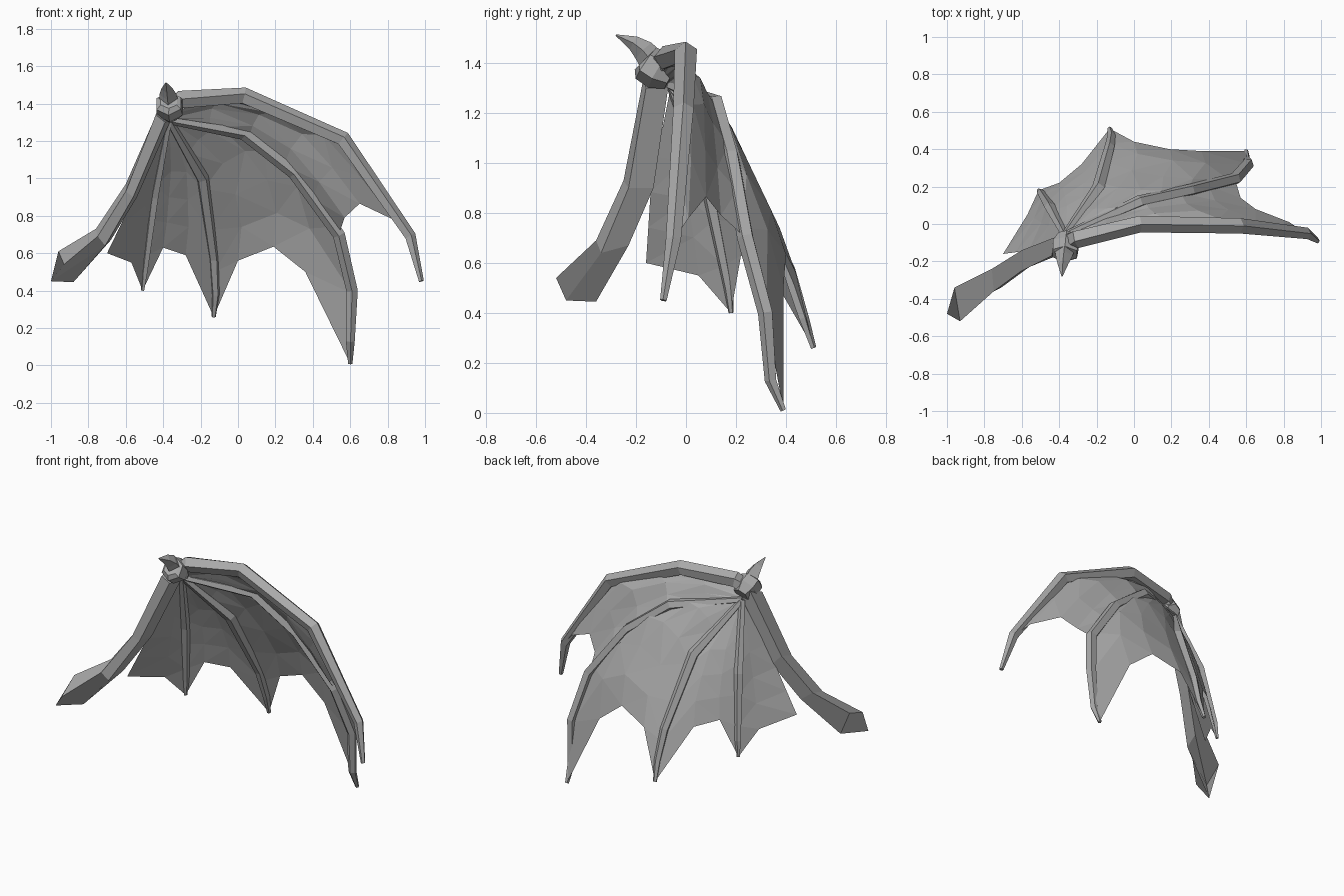
import bpy
import bmesh
from mathutils import Vector
from math import cos, sin, tau

default_cube = bpy.data.objects.get("Cube")
if default_cube:
    bpy.data.objects.remove(default_cube, do_unlink=True)

grey = bpy.data.materials.new("wing grey")
grey.use_nodes = True
colour = (0.4, 0.4, 0.4, 1)
grey.diffuse_color = colour
grey.node_tree.nodes["Principled BSDF"].inputs["Base Color"].default_value = colour


def finish(name, bm):
    """Turn a bmesh into a flat shaded object."""
    bmesh.ops.recalc_face_normals(bm, faces=bm.faces)
    mesh = bpy.data.meshes.new(name)
    bm.to_mesh(mesh)
    bm.free()
    mesh.materials.append(grey)
    obj = bpy.data.objects.new(name, mesh)
    bpy.context.collection.objects.link(obj)
    return obj


def loft(name, rings):
    """Skin a list of rings and cap both ends."""
    bm = bmesh.new()
    loops = [[bm.verts.new(p) for p in ring] for ring in rings]
    count = len(loops[0])
    for low, high in zip(loops, loops[1:]):
        for i in range(count):
            j = (i + 1) % count
            bm.faces.new((low[i], low[j], high[j], high[i]))
    bm.faces.new(loops[0][::-1])
    bm.faces.new(loops[-1])
    return finish(name, bm)


def bone(name, path, radii, hint, sides=5):
    """Tapered bone whose ridge points along the hint direction."""
    points = [Vector(p) for p in path]
    hint = Vector(hint)
    rings = []
    for i, (p, r) in enumerate(zip(points, radii)):
        before = points[max(i - 1, 0)]
        after = points[min(i + 1, len(points) - 1)]
        along = (after - before).normalized()
        ridge = (hint - along * hint.dot(along)).normalized()
        side = along.cross(ridge)
        rings.append([p + r * (ridge * cos(tau * k / sides) + side * sin(tau * k / sides))
                      for k in range(sides)])
    return loft(name, rings)


def along_path(path, t):
    """Point at a fraction of the length of a path."""
    points = [Vector(p) for p in path]
    lengths = [(b - a).length for a, b in zip(points, points[1:])]
    target = t * sum(lengths)
    for a, b, length in zip(points, points[1:], lengths):
        if target <= length:
            return a.lerp(b, target / length)
        target -= length
    return points[-1]


def membrane(name, left, right, edge, rows=5):
    """Sheet between two bones that follows a scalloped trailing edge."""
    bm = bmesh.new()
    columns = len(edge) + 1
    end_left, end_right = Vector(left[-1]), Vector(right[-1])
    grid = []
    for row in range(rows + 1):
        t = row / rows
        a, b = along_path(left, t), along_path(right, t)
        line = [bm.verts.new(a)]
        for k, point in enumerate(edge):
            s = (k + 1) / columns
            shift = Vector(point) - end_left.lerp(end_right, s)
            line.append(bm.verts.new(a.lerp(b, s) + shift * t ** 1.3))
        line.append(bm.verts.new(b))
        grid.append(line)
    for upper, lower in zip(grid, grid[1:]):
        for k in range(columns):
            bm.faces.new((upper[k], upper[k + 1], lower[k + 1], lower[k]))
    bmesh.ops.remove_doubles(bm, verts=bm.verts, dist=0.001)
    bmesh.ops.triangulate(bm, faces=bm.faces)
    return finish(name, bm)


# Centre lines of the four fingers
knuckle = (-0.37, -0.06, 1.31)
first = [(-0.4, -0.12, 1.34), (-0.31, -0.08, 1.42), (0.03, 0, 1.44), (0.56, -0.01, 1.21),
         (0.92, -0.05, 0.69), (0.98, -0.09, 0.45)]
second = [knuckle, (0.03, 0.12, 1.24), (0.3, 0.18, 1.03), (0.54, 0.24, 0.7),
          (0.61, 0.32, 0.4), (0.6, 0.34, 0.13), (0.6, 0.39, 0.01)]
third = [knuckle, (-0.19, 0.19, 1), (-0.13, 0.41, 0.57), (-0.12, 0.47, 0.38), (-0.13, 0.51, 0.26)]
fourth = [knuckle, (-0.45, 0.09, 0.9), (-0.5, 0.17, 0.5), (-0.51, 0.18, 0.4)]

bone("first_finger", first, (0.05, 0.05, 0.047, 0.043, 0.032, 0.014), (0.7, 0, 1))
bone("second_finger", second, (0.02, 0.035, 0.035, 0.035, 0.032, 0.025, 0.012), (0.6, 0.8, 0.6))
bone("third_finger", third, (0.02, 0.036, 0.028, 0.022, 0.012), (0, 1, 0.5))
bone("fourth_finger", fourth, (0.02, 0.03, 0.02, 0.01), (-0.3, 1, 0.3))

# Arm that flares into a four sided stump
loft("arm", [
    [(-0.42, -0.07, 1.38), (-0.44, -0.17, 1.34), (-0.39, -0.16, 1.3), (-0.36, -0.07, 1.31)],
    [(-0.6, -0.14, 0.97), (-0.6, -0.25, 0.93), (-0.56, -0.23, 0.9), (-0.54, -0.13, 0.9)],
    [(-0.76, -0.24, 0.73), (-0.75, -0.36, 0.69), (-0.71, -0.34, 0.64), (-0.68, -0.23, 0.67)],
    [(-0.96, -0.34, 0.61), (-0.93, -0.52, 0.54), (-1, -0.48, 0.45), (-0.88, -0.36, 0.445)],
])

# Thumb with a collar and a hooked claw
thumb = [(-0.36, -0.06, 1.34), (-0.365, -0.11, 1.37), (-0.37, -0.16, 1.4), (-0.37, -0.17, 1.41)]
bone("thumb_collar", thumb, (0.05, 0.08, 0.075, 0.05), (0, 0.5, 1), 6)
claw = [(-0.37, -0.13, 1.4), (-0.375, -0.17, 1.45), (-0.38, -0.21, 1.48), (-0.385, -0.28, 1.512)]
bone("thumb_claw", claw, (0.055, 0.045, 0.03, 0.003), (0, 0.5, 1), 4)

# Skin between the bones
inner_arm = [knuckle, (-0.55, -0.14, 0.91), (-0.7, -0.16, 0.6)]
membrane("inner_skin", inner_arm, fourth, [(-0.57, 0.05, 0.55)])
membrane("rear_skin", fourth, third, [(-0.4, 0.22, 0.63), (-0.28, 0.32, 0.59)])
membrane("middle_skin", third, second,
         [(0, 0.44, 0.56), (0.19, 0.4, 0.635), (0.36, 0.39, 0.5)])
membrane("leading_skin", second[:4], first[:5],
         [(0.57, 0.14, 0.79), (0.65, 0.08, 0.865), (0.83, 0.01, 0.78)])
